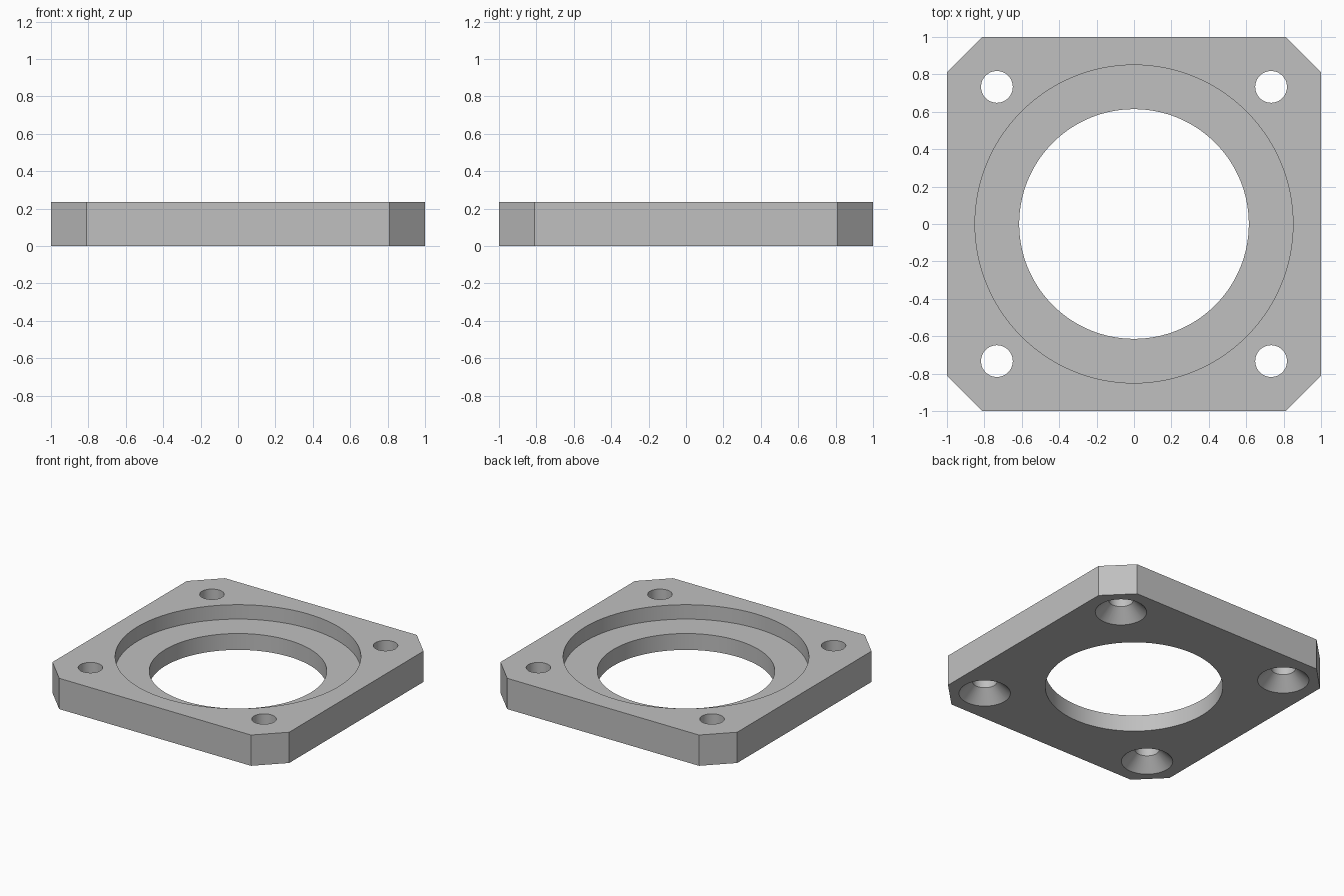
import bpy
import bmesh
import math

HEIGHT = 0.235
HALF = 1.0
CHAMFER = 0.19
LEDGE_Z = 0.125
BORE_R, RECESS_R = 0.614, 0.85
HOLE_POS, HOLE_R = 0.733, 0.085
SINK_R, SINK_DEPTH = 0.178, 0.093
OVER = 0.05  # how far cutters reach past the plate

cube = bpy.data.objects.get("Cube")
if cube:
    bpy.data.objects.remove(cube, do_unlink=True)

grey = bpy.data.materials.new("plain grey")
grey.use_nodes = True
colour = (0.527, 0.527, 0.527, 1)
grey.diffuse_color = colour
grey.node_tree.nodes["Principled BSDF"].inputs["Base Color"].default_value = colour


def add_object(name, bm):
    bmesh.ops.recalc_face_normals(bm, faces=bm.faces)
    mesh = bpy.data.meshes.new(name)
    bm.to_mesh(mesh)
    bm.free()
    mesh.materials.append(grey)
    obj = bpy.data.objects.new(name, mesh)
    bpy.context.collection.objects.link(obj)
    return obj


def lathe_cutter(name, profile, x, y, sides):
    """Closed solid turned from (radius, z) points, bottom to top."""
    bm = bmesh.new()
    rings = []
    for r, z in profile:
        angles = [math.tau * i / sides for i in range(sides)]
        rings.append([bm.verts.new((x + r * math.cos(a), y + r * math.sin(a), z))
                      for a in angles])
    for low, high in zip(rings, rings[1:]):
        for i in range(sides):
            j = (i + 1) % sides
            bm.faces.new((low[i], low[j], high[j], high[i]))
    bm.faces.new(rings[0])
    bm.faces.new(rings[-1])
    cutter = add_object(name, bm)
    cutter.hide_render = True
    return cutter


# Square plate with chamfered corners
bm = bmesh.new()
bmesh.ops.create_cube(bm, size=2 * HALF)
for v in bm.verts:
    v.co.z = HEIGHT if v.co.z > 0 else 0
uprights = [e for e in bm.edges if abs(e.verts[0].co.z - e.verts[1].co.z) > HEIGHT / 2]
bmesh.ops.bevel(bm, geom=uprights, offset=CHAMFER, offset_type='OFFSET',
                segments=1, affect='EDGES')
plate = add_object("flange_plate", bm)

# Stepped centre bore
top = HEIGHT + OVER
cutters = [lathe_cutter("bore_cutter", [
    (BORE_R, -OVER), (BORE_R, LEDGE_Z), (RECESS_R, LEDGE_Z), (RECESS_R, top)], 0, 0, 128)]

# Corner screw holes, countersunk from below
slope = (SINK_R - HOLE_R) / SINK_DEPTH
for sx in (-1, 1):
    for sy in (-1, 1):
        cutters.append(lathe_cutter("screw_hole_cutter", [
            (SINK_R + slope * OVER, -OVER), (HOLE_R, SINK_DEPTH), (HOLE_R, top)],
            sx * HOLE_POS, sy * HOLE_POS, 48))

# Cut the openings and discard the cutters
bpy.context.view_layer.objects.active = plate
plate.select_set(True)
for cutter in cutters:
    mod = plate.modifiers.new("cut", 'BOOLEAN')
    mod.operation = 'DIFFERENCE'
    mod.solver = 'EXACT'
    mod.object = cutter
    bpy.ops.object.modifier_apply(modifier=mod.name)
    bpy.data.objects.remove(cutter, do_unlink=True)

# Round walls smooth, rims and corners sharp
bpy.ops.object.shade_smooth_by_angle(angle=math.radians(25))
